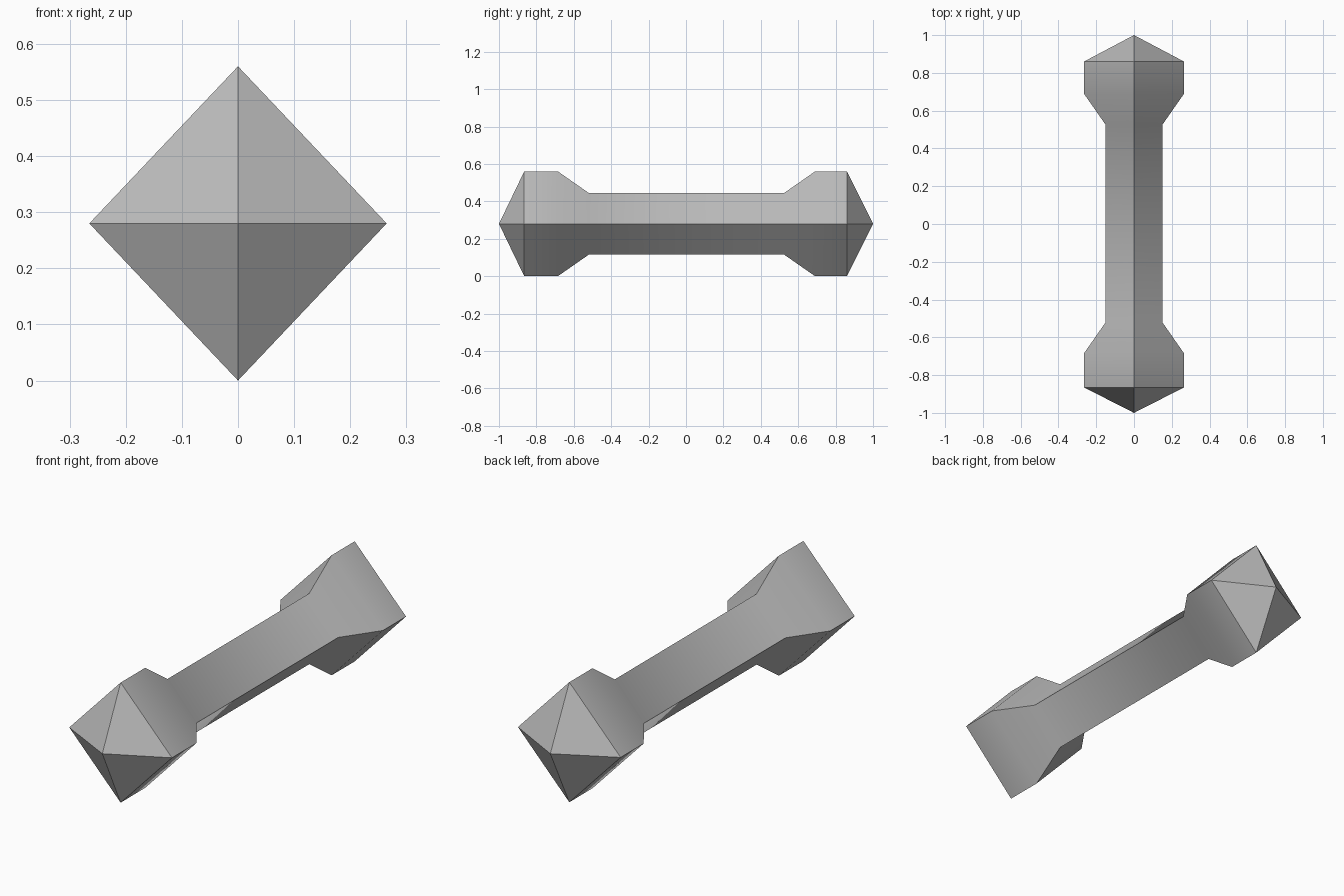
import bpy
import bmesh
import math
from mathutils import Vector

cube = bpy.data.objects.get("Cube")
if cube:
    bpy.data.objects.remove(cube, do_unlink=True)

# Plain grey finish
grey = bpy.data.materials.new("plain_grey")
grey.use_nodes = True
colour = (0.5, 0.5, 0.5, 1)
grey.diffuse_color = colour
grey.node_tree.nodes["Principled BSDF"].inputs["Base Color"].default_value = colour

MID = 0.28                # height of the long axis
HEAD = (0.265, 0.28)      # half width, half height of the diamond section
SHAFT = (0.15, 0.165)
stations = [(-0.865, HEAD), (-0.685, HEAD), (-0.52, SHAFT),
            (0.525, SHAFT), (0.69, HEAD), (0.86, HEAD)]

bm = bmesh.new()


def diamond_ring(y, size):
    w, h = size
    return [bm.verts.new((x, y, MID + z))
            for x, z in ((w, 0), (0, h), (-w, 0), (0, -h))]


# Diamond sections lofted along the bar
rings = [diamond_ring(y, size) for y, size in stations]
for a, b in zip(rings, rings[1:]):
    for i in range(4):
        j = (i + 1) % 4
        bm.faces.new((a[i], a[j], b[j], b[i]))

# Pyramid points on both ends
for ring, y in ((rings[0], -1), (rings[-1], 1)):
    tip = bm.verts.new(Vector((0, y, MID)))
    for i in range(4):
        bm.faces.new((ring[i], ring[(i + 1) % 4], tip))

bmesh.ops.recalc_face_normals(bm, faces=bm.faces)
mesh = bpy.data.meshes.new("double_headed_bar")
bm.to_mesh(mesh)
bm.free()
mesh.materials.append(grey)

bar = bpy.data.objects.new("double_headed_bar", mesh)
bpy.context.collection.objects.link(bar)

# Soft blend along the length, crisp diamond edges
bpy.ops.object.select_all(action='DESELECT')
bar.select_set(True)
bpy.context.view_layer.objects.active = bar
bpy.ops.object.shade_smooth_by_angle(angle=math.radians(35))
